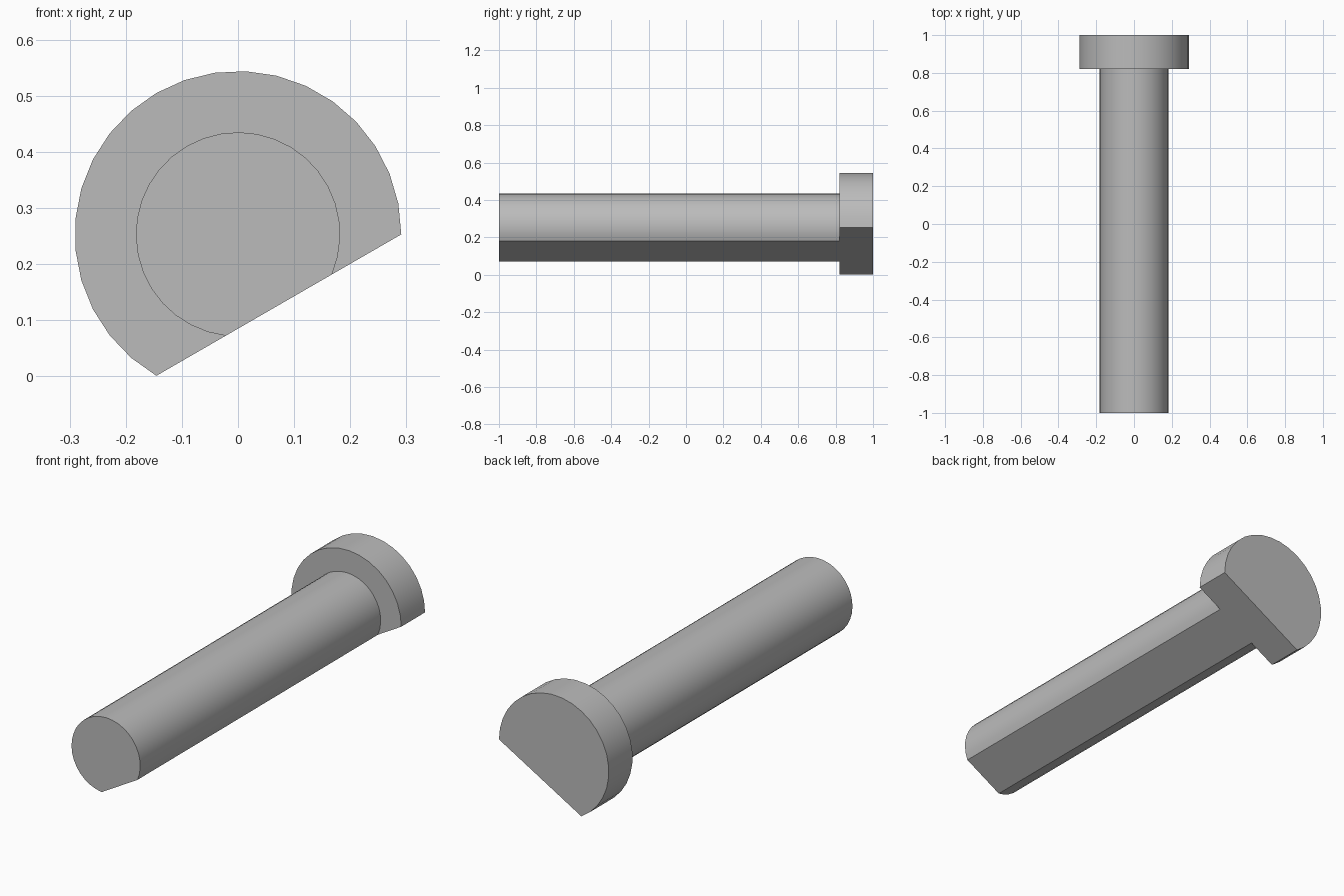
import bpy
import bmesh
from math import acos, cos, sin, radians

cube = bpy.data.objects.get("Cube")
if cube:
    bpy.data.objects.remove(cube, do_unlink=True)

HEAD_R, SHAFT_R = 0.291, 0.182
AXIS_Z = 0.253            # height of the pin's axis
FLAT_DIST = HEAD_R / 2    # distance from the axis to the flat
FLAT_DIR = radians(-60)   # direction the flat faces

metal = bpy.data.materials.new("plain grey")
metal.use_nodes = True
colour = (0.5, 0.5, 0.5, 1)
metal.diffuse_color = colour
metal.node_tree.nodes["Principled BSDF"].inputs["Base Color"].default_value = colour


def flatted_rod(name, radius, y0, y1, segments, back_cap=True):
    """Round bar along y with one flat cut along its underside."""
    half = acos(FLAT_DIST / radius)
    start, sweep = FLAT_DIR + half, radians(360) - 2 * half
    angles = [start + sweep * i / segments for i in range(segments + 1)]
    bm = bmesh.new()
    front, back = [
        [bm.verts.new((radius * cos(a), y, AXIS_Z + radius * sin(a))) for a in angles]
        for y in (y0, y1)
    ]
    bm.faces.new(front)
    if back_cap:
        bm.faces.new(back[::-1])
    for i in range(len(angles)):
        j = (i + 1) % len(angles)
        bm.faces.new((front[j], front[i], back[i], back[j]))
    mesh = bpy.data.meshes.new(name)
    bm.to_mesh(mesh)
    bm.free()
    mesh.materials.append(metal)
    obj = bpy.data.objects.new(name, mesh)
    bpy.context.collection.objects.link(obj)
    bpy.ops.object.select_all(action="DESELECT")
    obj.select_set(True)
    bpy.context.view_layer.objects.active = obj
    bpy.ops.object.shade_smooth_by_angle(angle=radians(25))
    return obj


# Long shaft, open where it meets the head
flatted_rod("shaft", SHAFT_R, -1, 0.82, 28, back_cap=False)
# Wide head at the back end
flatted_rod("head", HEAD_R, 0.82, 1, 22)
